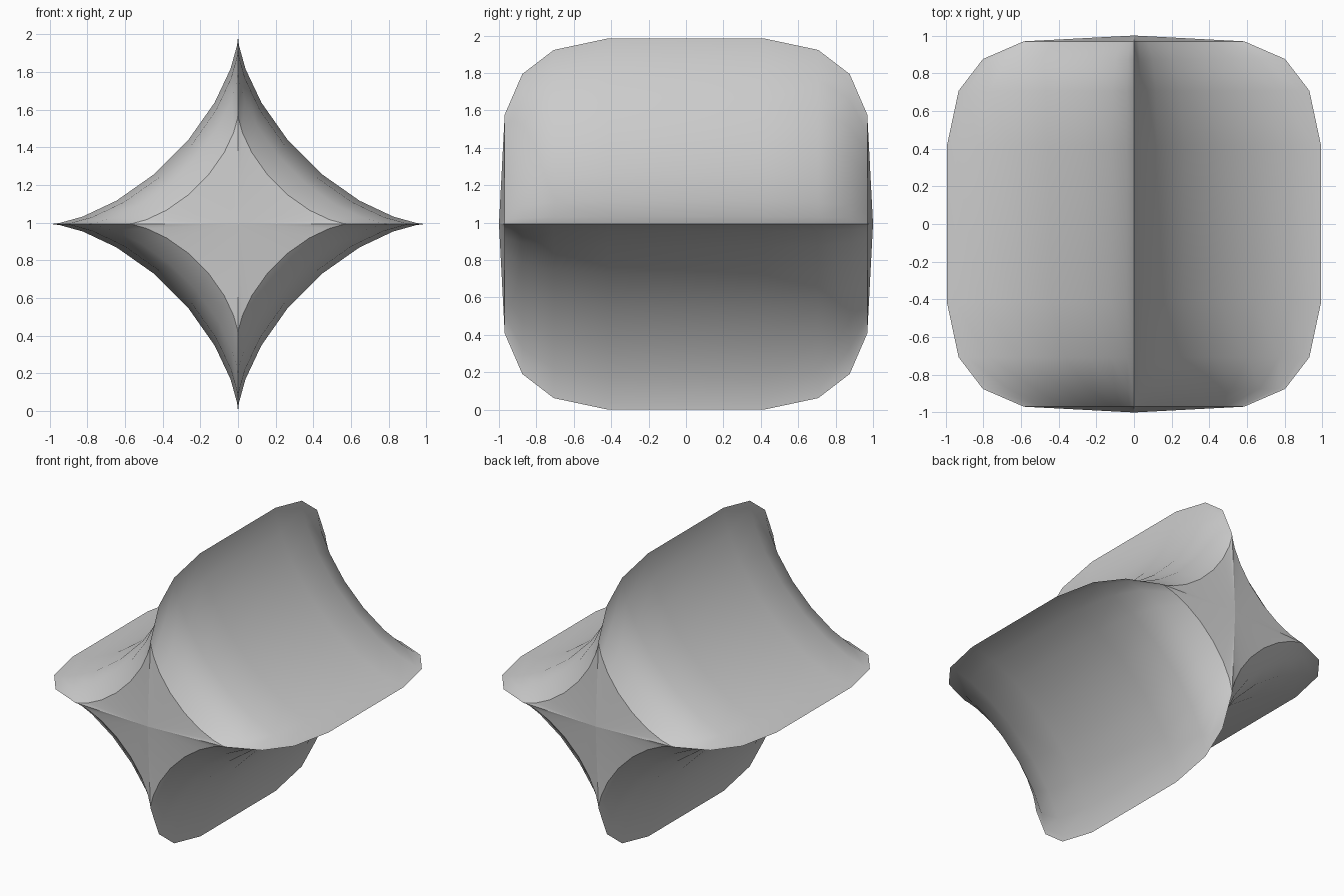
import bpy
import bmesh
import math

default = bpy.data.objects.get("Cube")
if default:
    bpy.data.objects.remove(default, do_unlink=True)

SEGMENTS = 36        # points around the four-pointed star section
RINGS = 9            # bands from the front tip to the back tip
STAR_POWER = 3.0     # above 2 gives hollow sides and sharp ridges
ROUND_POWER = 0.5    # below 1 gives a boxy rounded lengthwise outline


def signed_power(value, power):
    if abs(value) < 1e-9:
        return 0.0
    return math.copysign(abs(value) ** power, value)


# Plain grey material
grey = bpy.data.materials.new("light_grey")
grey.use_nodes = True
colour = (0.6, 0.6, 0.6, 1.0)
grey.diffuse_color = colour
grey.node_tree.nodes["Principled BSDF"].inputs["Base Color"].default_value = colour

bm = bmesh.new()

# Star-shaped rings stacked along y
rings = []
for i in range(1, RINGS):
    lat = -math.pi / 2 + math.pi * i / RINGS
    radius = signed_power(math.cos(lat), ROUND_POWER)
    y = signed_power(math.sin(lat), ROUND_POWER)
    ring = []
    for j in range(SEGMENTS):
        a = 2 * math.pi * j / SEGMENTS
        ring.append(bm.verts.new((radius * signed_power(math.cos(a), STAR_POWER), y,
                                  radius * signed_power(math.sin(a), STAR_POWER))))
    rings.append(ring)

# Hollow side walls
for low, high in zip(rings, rings[1:]):
    for j in range(SEGMENTS):
        k = (j + 1) % SEGMENTS
        bm.faces.new((low[j], low[k], high[k], high[j]))

# Shallow pointed end caps
for ring, y in ((rings[0], -1.0), (rings[-1], 1.0)):
    tip = bm.verts.new((0, y, 0))
    for j in range(SEGMENTS):
        bm.faces.new((tip, ring[j], ring[(j + 1) % SEGMENTS]))

bmesh.ops.recalc_face_normals(bm, faces=bm.faces)

# Stand the body on the ground
lowest = min(v.co.z for v in bm.verts)
bmesh.ops.translate(bm, verts=bm.verts, vec=(0, 0, -lowest))

mesh = bpy.data.meshes.new("star_body")
bm.to_mesh(mesh)
bm.free()
mesh.materials.append(grey)
body = bpy.data.objects.new("star_body", mesh)
bpy.context.collection.objects.link(body)

# Smooth walls with sharp ridges and cap rims
bpy.ops.object.select_all(action='DESELECT')
body.select_set(True)
bpy.context.view_layer.objects.active = body
bpy.ops.object.shade_smooth_by_angle(angle=math.radians(30))
